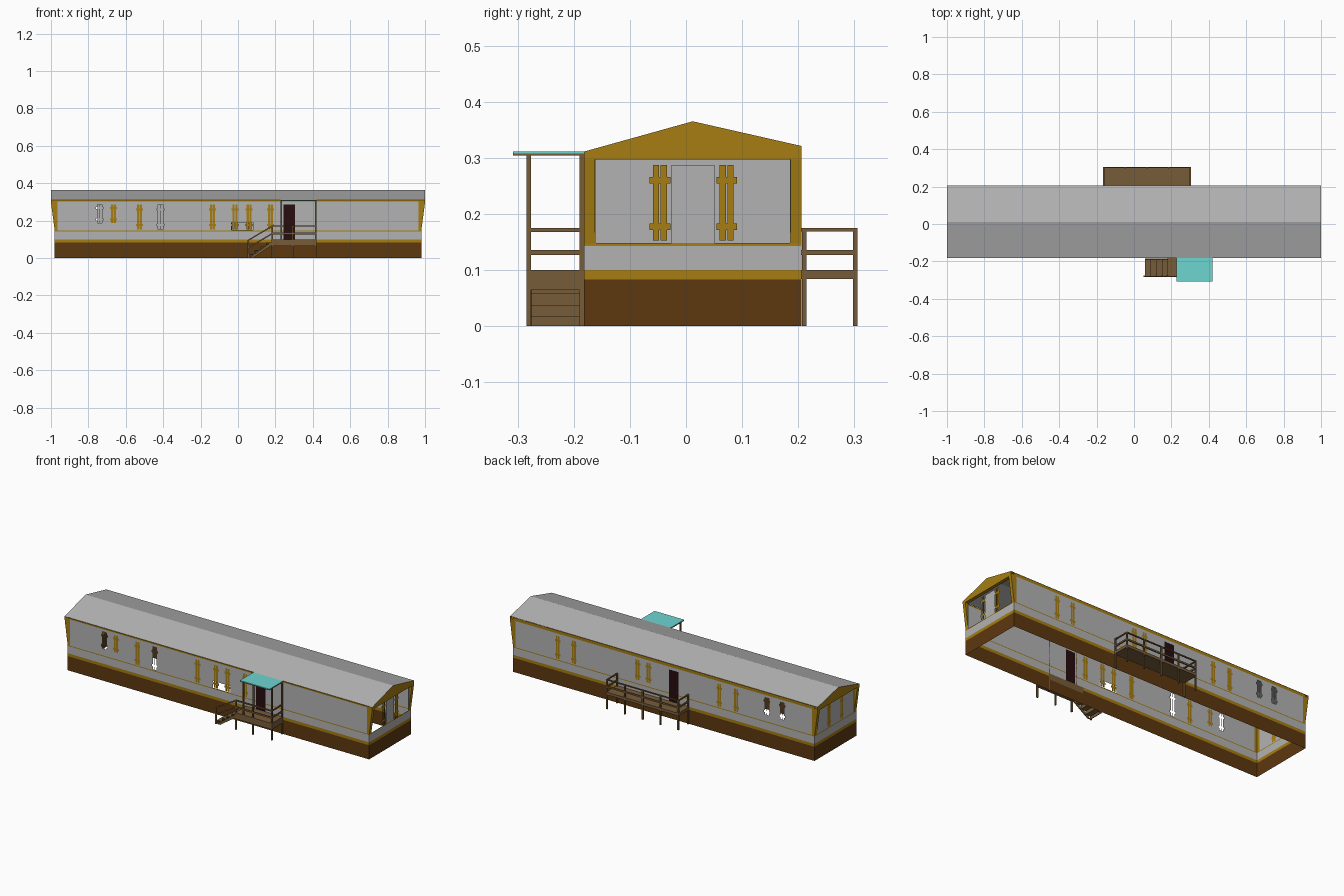
import bpy, bmesh, math
from mathutils import Vector

if "Cube" in bpy.data.objects:
    bpy.data.objects.remove(bpy.data.objects["Cube"])

def mat(name, r, g, b):
    m = bpy.data.materials.new(name)
    m.diffuse_color = (r, g, b, 1)
    m.use_nodes = True
    m.node_tree.nodes["Principled BSDF"].inputs["Base Color"].default_value = m.diffuse_color
    return m

GREY = mat("siding_grey", 0.45, 0.45, 0.45)
GOLD = mat("trim_gold", 0.38, 0.205, 0.006)
BROWN = mat("skirt_brown", 0.11, 0.04, 0.005)
WOOD = mat("deck_wood", 0.185, 0.108, 0.042)
DARK = mat("door_dark", 0.02, 0.004, 0.005)
CYAN = mat("awning_cyan", 0.155, 0.67, 0.64)
WALL_MATS = [GREY, GOLD, BROWN, DARK]
XE, YF, YB = 0.98, -0.182, 0.206      # wall end, front and back planes
RIDGE = (0.012, 0.365)

def mesh_obj(name, verts, faces, mats, idx=None):
    me = bpy.data.meshes.new(name)
    me.from_pydata(verts, [], faces)
    for m in mats:
        me.materials.append(m)
    if idx:
        me.polygons.foreach_set("material_index", idx)
    ob = bpy.data.objects.new(name, me)
    bpy.context.collection.objects.link(ob)
    return ob

def box(name, x0, x1, y0, y1, z0, z1, m=WOOD):
    v = [(x, y, z) for x in (x0, x1) for y in (y0, y1) for z in (z0, z1)]
    f = [(0, 1, 3, 2), (4, 6, 7, 5), (0, 4, 5, 1), (2, 3, 7, 6), (0, 2, 6, 4), (1, 5, 7, 3)]
    return mesh_obj(name, v, f, [m])

def prism(name, pts, y0, y1, m):
    """Extrude an x-z outline along y."""
    n = len(pts)
    v = [(x, y, z) for y in (y0, y1) for x, z in pts]
    f = [tuple(range(n)), tuple(range(2 * n - 1, n - 1, -1))]
    f += [(i, i + n, (i + 1) % n + n, (i + 1) % n) for i in range(n)]
    return mesh_obj(name, v, f, [m])

def panel(name, place, u0, u1, top, rects, flip=False):
    """Flat wall cut into cells; each rect colours its cells, colour None is an opening."""
    us = sorted({u0, u1, *[round(u, 4) for r in rects for u in r[:2] if u0 < u < u1]})
    vs = sorted({0, top, *[round(v, 4) for r in rects for v in r[2:4] if 0 < v < top]})
    verts = [place(u, v) for v in vs for u in us]
    faces, idx, n = [], [], len(us)
    for j in range(len(vs) - 1):
        for i in range(n - 1):
            cu, cv = (us[i] + us[i + 1]) / 2, (vs[j] + vs[j + 1]) / 2
            c = GREY
            for a, b, lo, hi, col in rects:
                if a < cu < b and lo < cv < hi:
                    c = col
            if c:
                q = (j * n + i, j * n + i + 1, (j + 1) * n + i + 1, (j + 1) * n + i)
                faces.append(q[::-1] if flip else q)
                idx.append(WALL_MATS.index(c))
    return mesh_obj(name, verts, faces, WALL_MATS, idx)

def bands(u0, u1, top, column):
    """Skirt, trim lines and corner boards."""
    return [(u0, u1, 0, 0.083, BROWN), (u0, u1, 0.083, 0.1, GOLD), (u0, u1, 0.143, 0.148, GOLD),
            (u0, u1, 0.302, top, GOLD), (u0, u0 + column, 0.143, top, GOLD),
            (u1 - column, u1, 0.143, top, GOLD)]

def shutter(u, z0=0.153, z1=0.287, col=GOLD):
    """Two boards with two crossbars."""
    h = z1 - z0
    r = [(u - 0.0125, u - 0.0015, z0, z1, col), (u + 0.0015, u + 0.0125, z0, z1, col)]
    for f in (0.18, 0.8):
        r.append((u - 0.0185, u + 0.0185, z0 + f * h - 0.006, z0 + f * h + 0.006, col))
    return r

# Front wall: shutters, openings and door
rects = bands(-XE, XE, 0.31, 0.015) + [(-0.035, 0.08, 0.15, 0.19, None)]
rects += shutter(-0.74, 0.188, 0.287, None) + shutter(-0.414, col=None)
rects += shutter(-0.666, 0.188, 0.287)
for u in (-0.527, -0.136, -0.016, 0.059, 0.174):
    rects += shutter(u)
rects.append((0.243, 0.305, 0.1, 0.285, DARK))
panel("front_wall", lambda u, v: (u, YF, v), -XE, XE, 0.31, rects)

# Back wall
rects = bands(-XE, XE, 0.32, 0.015)
for u in (-0.67, -0.77):
    rects += shutter(u, 0.188, 0.287, None)
for u in (0.69, 0.585, -0.36, -0.47):
    rects += shutter(u)
for u in (0.17, 0.1):
    rects += shutter(u, 0.17, 0.287)
rects.append((-0.095, -0.033, 0.1, 0.285, DARK))
panel("back_wall", lambda u, v: (u, YB, v), -XE, XE, 0.32, rects, True)

# End walls: the right one is open around its window
pair = shutter(-0.0465) + shutter(0.0725)
panel("left_end_wall", lambda u, v: (-XE, u, v), YF, YB, 0.31, bands(YF, YB, 0.31, 0.02) + pair, True)
opening = [(-0.16, 0.185, 0.148, 0.302, None), (-0.026, 0.051, 0.148, 0.287, GREY)]
panel("right_end_wall", lambda u, v: (XE, u, v), YF, YB, 0.31, bands(YF, YB, 0.31, 0.02) + opening + pair)

# Roof slopes
mesh_obj("roof", [(x, y, z) for x in (-1, 1) for y, z in ((YF, 0.311), RIDGE, (YB, 0.321))],
         [(0, 3, 4, 1), (1, 4, 5, 2)], [GREY])

# Gables, soffits and tapered corner brackets
for side, s in (("left", -1), ("right", 1)):
    prof = [(YF, 0.297), (YB, 0.297), (YB, 0.321), RIDGE, (YF, 0.311)]
    v = [(s, y, z) for y, z in prof] + [(s * XE, YF, 0.297), (s * XE, YB, 0.297)]
    mesh_obj(side + "_gable", v, [(0, 1, 2, 3, 4) if s > 0 else (4, 3, 2, 1, 0), (0, 5, 6, 1)], [GOLD])
    out = [(s * XE, 0.147), (s, 0.297), (s, 0.31), (s * XE, 0.31)]
    prism(side + "_front_bracket", out, YF, YF + 0.02, GOLD)
    prism(side + "_back_bracket", out, YB - 0.02, YB, GOLD)

# Front porch deck, posts and rails
FY = -0.284
box("front_deck", 0.18, 0.419, FY, YF, 0.064, 0.1)
for i, (x, top) in enumerate(((0.18, 0.175), (0.228, 0.306), (0.29, 0.175), (0.412, 0.306))):
    box(f"front_post_{i}", x, x + 0.008, FY, FY + 0.008, 0.1 if i == 1 else 0, top)
for i, x in enumerate((0.228, 0.412)):
    box(f"front_wall_post_{i}", x, x + 0.008, YF - 0.008, YF, 0 if i else 0.1, 0.306)
for z0, z1 in ((0.168, 0.175), (0.127, 0.136)):
    box("front_rail", 0.18, 0.419, FY, FY + 0.007, z0, z1)
    box("front_side_rail", 0.413, 0.419, FY, YF, z0, z1)

# Awning with coloured top
box("awning_frame", 0.228, 0.42, -0.308, YF, 0.304, 0.308)
box("awning_cover", 0.228, 0.42, -0.308, YF, 0.308, 0.311, CYAN)

# Stairs descending to the left, with sloped handrail
for i in range(4):
    x, z = 0.058 + i * 0.031, 0.021 * (i + 1)
    box(f"stair_tread_{i}", x, x + 0.036, -0.277, YF - 0.008, z - 0.005, z)
    box(f"stair_riser_{i}", x, x + 0.004, -0.277, YF - 0.008, z - 0.021, z)
for y in (-0.28, YF - 0.008):
    prism("stair_stringer", [(0.06, 0), (0.08, 0), (0.19, 0.075), (0.19, 0.095)], y, y + 0.005, WOOD)
box("stair_post", 0.05, 0.058, FY, FY + 0.008, 0, 0.095)
for d in (0, -0.04):
    prism("stair_rail", [(0.05, 0.088 + d), (0.185, 0.168 + d), (0.185, 0.176 + d), (0.05, 0.096 + d)],
          FY, FY + 0.006, WOOD)

# Back porch
X0, X1, BY = -0.165, 0.305, 0.306
box("back_deck", X0, X1, YB, BY, 0.084, 0.1)
for i in range(5):
    x = X0 + i * (X1 - X0 - 0.008) / 4
    box(f"back_post_{i}", x, x + 0.008, BY - 0.008, BY, 0, 0.175)
for x in (X0, X1 - 0.008):
    box("back_wall_post", x, x + 0.008, YB + 0.001, YB + 0.009, 0, 0.175)
for z0, z1 in ((0.169, 0.175), (0.127, 0.136)):
    box("back_rail", X0, X1, BY - 0.007, BY, z0, z1)
    for x in (X0, X1 - 0.007):
        box("back_side_rail", x, x + 0.007, YB, BY, z0, z1)
